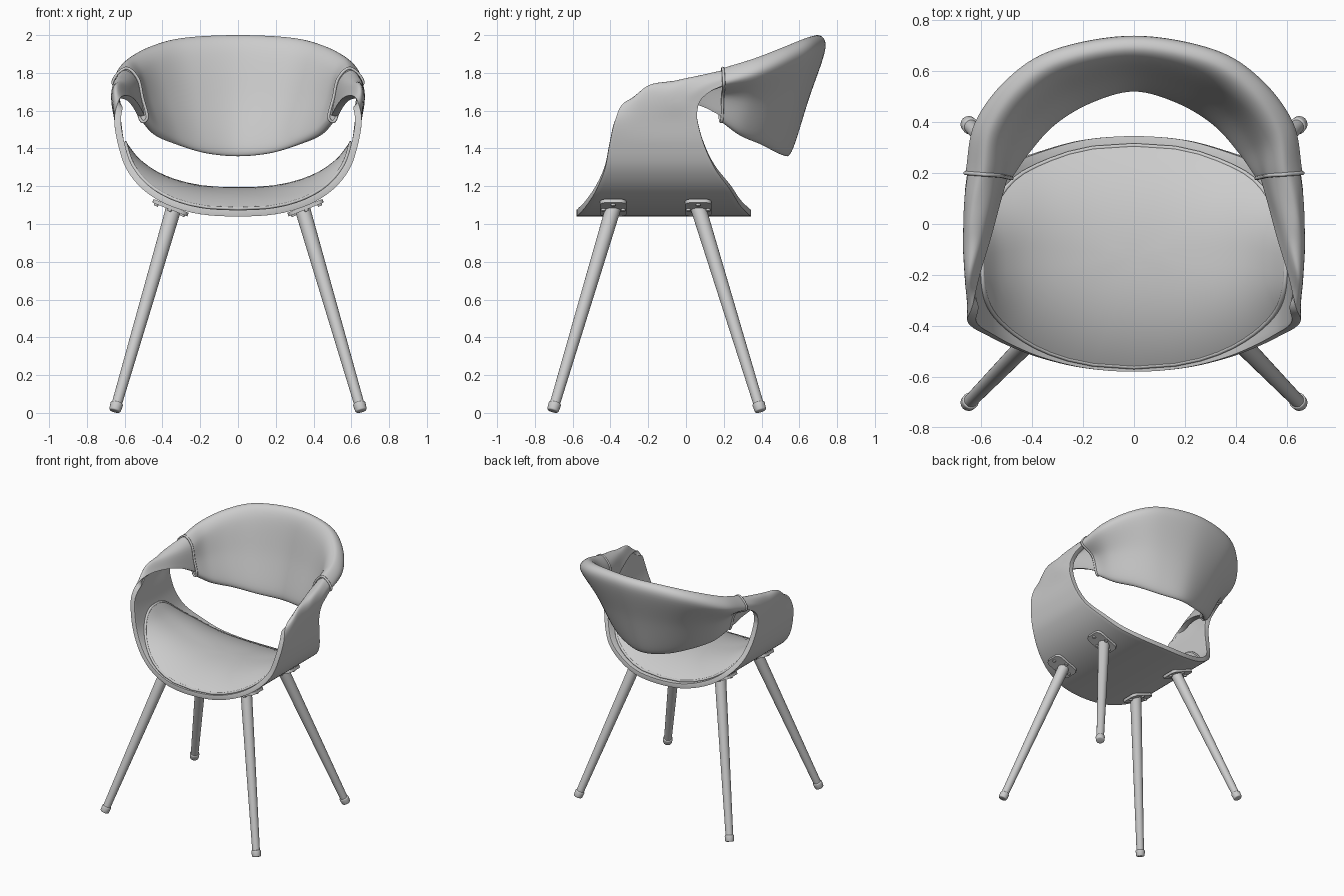
import bpy, bmesh, math
from mathutils import Vector as V, Matrix

if "Cube" in bpy.data.objects:
    bpy.data.objects.remove(bpy.data.objects["Cube"])


def cr(pts, u):
    """Catmull-Rom point at float index u."""
    i = max(0, min(int(math.floor(u)), len(pts) - 2))
    t = u - i
    p1, p2 = V(pts[i]), V(pts[i + 1])
    p0 = V(pts[i - 1]) if i > 0 else 2 * p1 - p2
    p3 = V(pts[i + 2]) if i + 2 < len(pts) else 2 * p2 - p1
    return 0.5 * (2 * p1 + (p2 - p0) * t + (2 * p0 - 5 * p1 + 4 * p2 - p3) * t * t
                  + (3 * p1 - p0 - 3 * p2 + p3) * t ** 3)


def spline(pts, n, closed=False):
    k = len(pts)
    if closed:
        ext = [pts[-1]] + list(pts) + [pts[0], pts[1]]
        return [cr(ext, 1 + i / n) for i in range(k * n)]
    return [cr(pts, i / n) for i in range((k - 1) * n + 1)]


def finish(name, bm, angle=45):
    me = bpy.data.meshes.new(name)
    bm.to_mesh(me)
    bm.free()
    ob = bpy.data.objects.new(name, me)
    bpy.context.collection.objects.link(ob)
    bpy.ops.object.select_all(action='DESELECT')
    ob.select_set(True)
    bpy.context.view_layer.objects.active = ob
    bpy.ops.object.shade_smooth_by_angle(angle=math.radians(angle))
    return ob


def loft(name, rows, n, closed):
    """Smooth surface through control rows; closed sections get end caps."""
    rows = [spline(r, n, closed) for r in rows]
    cols = [spline(list(c), n) for c in zip(*rows)]
    bm = bmesh.new()
    g = [[bm.verts.new(p) for p in c] for c in cols]
    w, h = len(g), len(g[0])
    for j in range(w if closed else w - 1):
        for i in range(h - 1):
            a, b = g[j], g[(j + 1) % w]
            bm.faces.new((a[i], a[i + 1], b[i + 1], b[i]))
    if closed:
        bm.faces.new([c[0] for c in g])
        bm.faces.new([c[-1] for c in g])
        bmesh.ops.recalc_face_normals(bm, faces=bm.faces)
    return finish(name, bm)


def mirrored(rows):
    left = [[(-p[0], p[1], p[2]) for p in r] for r in reversed(rows[1:])]
    return left + rows


def piping(name, pts, r, cyclic=True):
    cu = bpy.data.curves.new(name, 'CURVE')
    cu.dimensions = '3D'
    cu.bevel_depth = r
    cu.bevel_resolution = 2
    s = cu.splines.new('POLY')
    s.points.add(len(pts) - 1)
    for q, p in zip(s.points, pts):
        q.co = (*p, 1)
    s.use_cyclic_u = cyclic
    ob = bpy.data.objects.new(name, cu)
    bpy.context.collection.objects.link(ob)


# Seat shell: a U-shaped band (x, z, rear y, front y) whose arms fold inward
THICK = 0.035
band = [(0, 1.04, .345, -.58), (.2, 1.052, .33, -.565), (.37, 1.10, .285, -.525),
        (.5, 1.18, .235, -.475), (.59, 1.29, .155, -.43), (.635, 1.42, .095, -.405),
        (.655, 1.55, .06, -.375)]
rows = [[(x, b + (a - b) * j / 4, z) for j in range(5)] for x, z, b, a in band]
rows += [
    [(.66, .062, 1.61), (.668, -.04, 1.625), (.668, -.14, 1.645), (.66, -.25, 1.665), (.635, -.325, 1.645)],
    [(.662, .07, 1.64), (.67, -.01, 1.67), (.668, -.1, 1.71), (.645, -.19, 1.738), (.605, -.2, 1.68)],
    [(.663, .09, 1.67), (.668, .04, 1.71), (.65, -.02, 1.76), (.60, -.05, 1.75), (.56, -.05, 1.67)],
    [(.663, .135, 1.705), (.66, .11, 1.75), (.625, .09, 1.79), (.56, .08, 1.755), (.525, .08, 1.63)],
    [(.656, .19, 1.73), (.645, .2, 1.78), (.595, .2, 1.815), (.53, .2, 1.755), (.495, .185, 1.575)]]
shell = loft("seat_shell", mirrored(rows), 6, False)
m = shell.modifiers.new("thickness", 'SOLIDIFY')
m.thickness, m.offset = THICK, -1
m = shell.modifiers.new("round_edges", 'BEVEL')
m.width, m.segments, m.limit_method, m.angle_limit = .009, 3, 'ANGLE', math.radians(50)

# Helper: point on the band at station u, width t, raised inward by h
full = [(-x, z, b, a) for x, z, b, a in reversed(band[1:])] + band
full4 = [tuple(p) for p in full]


def on_band(u, t, h):
    def at(w):
        i = w + len(band) - 1
        xz = cr([(p[0], p[1], 0) for p in full4], i)
        ys = cr([(p[2], p[3], 0) for p in full4], i)
        return xz, ys
    c, y = at(u)
    d = (at(u + .02)[0] - at(u - .02)[0]).normalized()
    return V((c.x - d.y * h, y.x + (y.y - y.x) * t, c.y + d.x * h)), V((-d.y, 0, d.x))


# Seat cushion: crowned pad with a rounded outline lying in the band
def pad_point(r, k, n, h):
    c, s = math.cos(2 * math.pi * k / n), math.sin(2 * math.pi * k / n)
    e = 2 / 2.7
    u = 5 * r * math.copysign(abs(c) ** e, c)
    t = .51 + .47 * r * math.copysign(abs(s) ** e, s)
    return on_band(u, t, h)[0]


N, RINGS = 72, 14
bm = bmesh.new()
centre = bm.verts.new(pad_point(0, 0, N, THICK + .12))
rings = []
for i in range(1, RINGS + 1):
    r = math.sin(math.pi / 2 * i / RINGS)
    h = THICK + .012 + .108 * (1 - r ** 2.4)
    rings.append([bm.verts.new(pad_point(r, k, N, h)) for k in range(N)])
rings.append([bm.verts.new(pad_point(1, k, N, THICK - .01)) for k in range(N)])
for k in range(N):
    q = (k + 1) % N
    bm.faces.new((centre, rings[0][k], rings[0][q]))
    for a, b in zip(rings, rings[1:]):
        bm.faces.new((a[k], b[k], b[q], a[q]))
bmesh.ops.recalc_face_normals(bm, faces=bm.faces)
if centre.normal.z < 0:
    bmesh.ops.reverse_faces(bm, faces=bm.faces)
finish("seat_cushion", bm, 60)
piping("seat_piping", [pad_point(1, k, N, THICK + .006) for k in range(N)], .009)

# Backrest: wrapped padded section (front bottom, inner, crest, outer, back bottom, hollow)
stations = [
    ((0, .52, 1.40), (0, .635, 1.93), (0, .695, 2.0), (0, .738, 1.93), (0, .56, 1.385), 0),
    ((.17, .475, 1.415), (.26, .58, 1.91), (.29, .64, 1.985), (.31, .685, 1.915), (.185, .51, 1.40), 0),
    ((.31, .39, 1.455), (.42, .47, 1.875), (.46, .53, 1.94), (.495, .57, 1.87), (.34, .42, 1.44), .005),
    ((.41, .28, 1.50), (.51, .33, 1.82), (.57, .37, 1.878), (.625, .395, 1.80), (.45, .30, 1.48), .015),
    ((.48, .18, 1.565), (.53, .19, 1.77), (.595, .195, 1.825), (.662, .2, 1.745), (.515, .19, 1.55), .03)]
sections = []
for bf, inn, top, out, bb, k in stations:
    front = (V(bf) + V(inn)) / 2
    back = (V(out) + V(bb)) / 2 + V((-k, 0, k))
    sections.append([V(bf), front, V(inn), V(top), V(out), back, V(bb)])
loft("backrest", mirrored(sections), 8, True)
for side, sx in (("left", -1), ("right", 1)):
    ring = [(sx * p.x, p.y, p.z) for p in spline(sections[-1], 8, True)]
    piping(side + "_backrest_seam", ring, .008)


def cone(name, p, q, r1, r2, bevel=0):
    d = V(q) - V(p)
    mat = Matrix.Translation((V(p) + V(q)) / 2) @ d.to_track_quat('Z', 'Y').to_matrix().to_4x4()
    bm = bmesh.new()
    bmesh.ops.create_cone(bm, cap_ends=True, segments=24, radius1=r1, radius2=r2,
                          depth=d.length, matrix=mat)
    if bevel:
        caps = [f for f in bm.faces if len(f.verts) > 4]
        edges = list({e for f in caps for e in f.edges})
        bmesh.ops.bevel(bm, geom=edges, offset=bevel, segments=3, affect='EDGES', profile=.5)
    finish(name, bm)


# Splayed legs with foot caps, mounting plates and bolts
for side, sx in (("left", -1), ("right", 1)):
    for end, y0, y1 in (("front", -.705, -.385), ("back", .395, .065)):
        tag = f"{end}_{side}_"
        foot, top = V((sx * .652, y0, .012)), V((sx * .34, y1, 1.085))
        axis = (top - foot).normalized()
        cone(tag + "leg", foot + axis * .03, top, .027, .041)
        cone(tag + "foot_cap", foot - axis * .003, foot + axis * .045, .031, .034, .008)
        u = sx * 1.9
        t = (cr([(p[2], 0, 0) for p in band], 1.9).x - y1)
        w = cr([(p[2] - p[3], 0, 0) for p in band], 1.9).x
        c, nrm = on_band(u, t / w, -.008)
        rot = Matrix.Rotation(math.atan2(nrm.x, nrm.z), 4, 'Y')
        bm = bmesh.new()
        bmesh.ops.create_cube(bm, size=1, matrix=Matrix.Translation(c) @ rot
                              @ Matrix.Diagonal((.2, .14, .02, 1)))
        upright = [e for e in bm.edges
                   if abs((e.verts[0].co - e.verts[1].co).normalized().dot(nrm)) > .9]
        bmesh.ops.bevel(bm, geom=upright, offset=.035, segments=4, affect='EDGES', profile=.5)
        finish(tag + "mounting_plate", bm)
        for i, (bx, by) in enumerate(((-.075, 0), (.075, 0), (0, -.052), (0, .052))):
            p = c + rot.to_3x3() @ V((bx, by, 0))
            cone(f"{tag}bolt_{i + 1}", p, p - nrm * .02, .014, .011)
